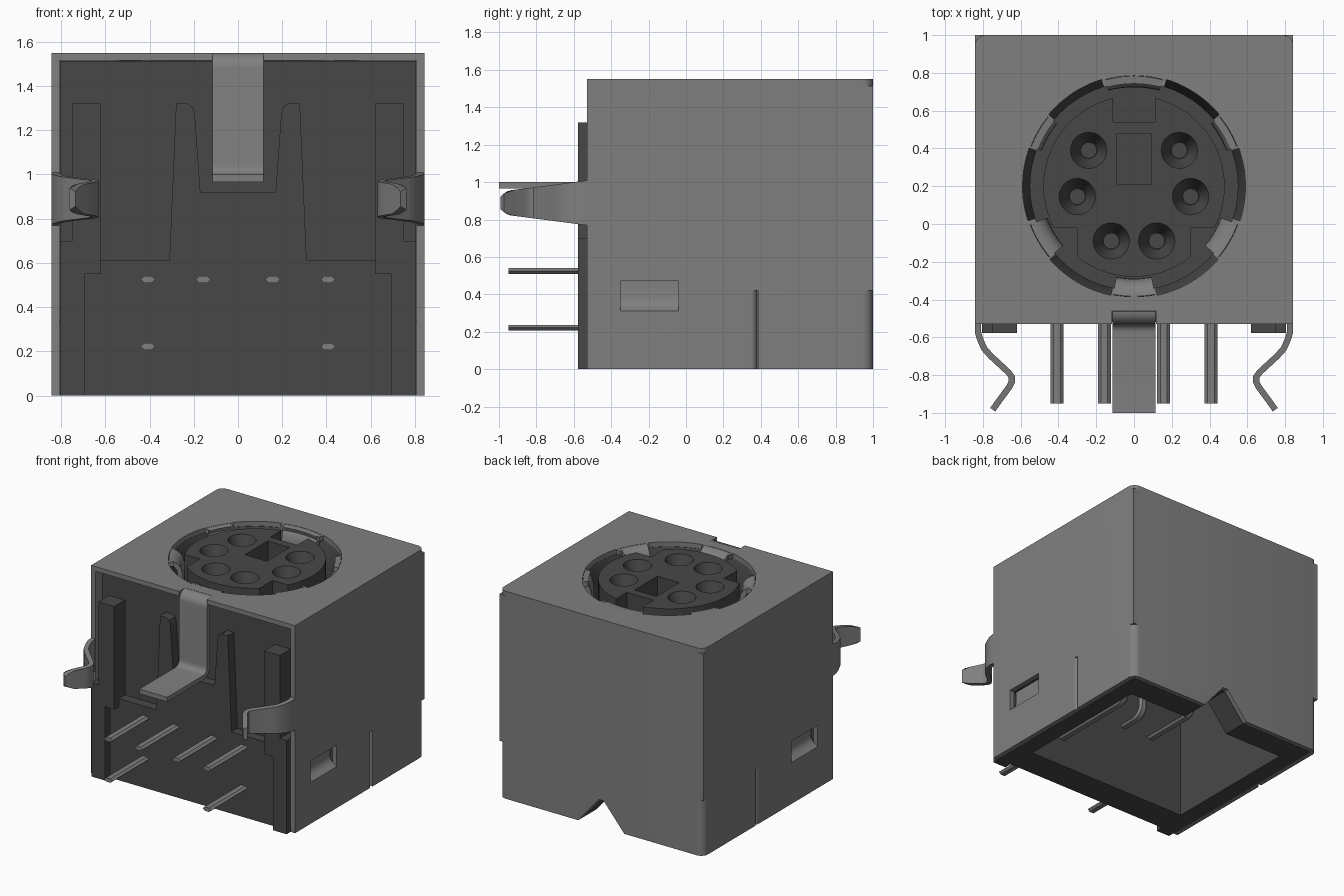
import bpy, bmesh, math
from mathutils import Vector

if "Cube" in bpy.data.objects:
    bpy.data.objects.remove(bpy.data.objects["Cube"], do_unlink=True)


def material(name, value):
    m = bpy.data.materials.new(name)
    m.use_nodes = True
    m.diffuse_color = (value, value, value, 1)
    m.node_tree.nodes["Principled BSDF"].inputs["Base Color"].default_value = (value, value, value, 1)
    return m


METAL = material("grey metal", 0.214)
PLASTIC = material("dark plastic", 0.064)
CY = 0.2  # socket centre in y


# ---------- helpers ----------
def finish(name, bm, mat):
    bmesh.ops.recalc_face_normals(bm, faces=bm.faces[:])
    me = bpy.data.meshes.new(name)
    bm.to_mesh(me)
    bm.free()
    ob = bpy.data.objects.new(name, me)
    bpy.context.collection.objects.link(ob)
    me.materials.append(mat)
    return ob


def loft(name, rings, mat):
    """Skin a row of equal vertex rings and cap both ends."""
    bm = bmesh.new()
    rings = [[bm.verts.new(p) for p in ring] for ring in rings]
    bm.faces.new(rings[0])
    bm.faces.new(rings[-1])
    n = len(rings[0])
    for lo, hi in zip(rings, rings[1:]):
        for i in range(n):
            j = (i + 1) % n
            bm.faces.new((lo[i], lo[j], hi[j], hi[i]))
    return finish(name, bm, mat)


def prism(name, pts, axis, a, b, mat=PLASTIC):
    """Extrude a 2D outline along an axis from a to b."""
    place = {"x": lambda u, v, w: (w, u, v),
             "y": lambda u, v, w: (u, w, v),
             "z": lambda u, v, w: (u, v, w)}[axis]
    return loft(name, [[place(u, v, w) for u, v in pts] for w in (a, b)], mat)


def box(name, x0, x1, y0, y1, z0, z1, mat=PLASTIC):
    return prism(name, [(x0, y0), (x1, y0), (x1, y1), (x0, y1)], "z", z0, z1, mat)


def cone(name, x, y, r0, r1, z0, z1, n):
    """Tapered round plug standing on z0."""
    return loft(name, [[(u, v, z) for u, v in circle(x, y, r, n)] for r, z in ((r0, z0), (r1, z1))], PLASTIC)


def arc(cx, cy, r, a0, a1, n):
    return [(cx + r * math.cos(math.radians(a0 + (a1 - a0) * i / n)),
             cy + r * math.sin(math.radians(a0 + (a1 - a0) * i / n))) for i in range(n + 1)]


def circle(cx, cy, r, n=64):
    return arc(cx, cy, r, 0, 360, n)[:-1]


def normals(path):
    """Points of an open path with their mitred 2D normals."""
    p = [Vector(q) for q in path]
    d = [(b - a).normalized() for a, b in zip(p, p[1:])]
    out = []
    for q, d0, d1 in zip(p, d[:1] + d, d + d[-1:]):
        m = (d0 + d1).normalized()
        out.append((q, Vector((-m.y, m.x)) / max(0.5, m.dot(d0))))
    return out


def band(path, t):
    """Closed outline of a strip of thickness t around an open path."""
    pn = normals(path)
    return [tuple(q + n * t / 2) for q, n in pn] + [tuple(q - n * t / 2) for q, n in pn[::-1]]


def cut(target, cutter):
    cutter.hide_render = True
    mod = target.modifiers.new("cut", "BOOLEAN")
    mod.operation = "DIFFERENCE"
    mod.solver = "EXACT"
    mod.object = cutter
    bpy.context.view_layer.objects.active = target
    bpy.ops.object.modifier_apply(modifier=mod.name)
    bpy.data.objects.remove(cutter, do_unlink=True)


def smooth(ob):
    bpy.ops.object.select_all(action="DESELECT")
    ob.select_set(True)
    bpy.context.view_layer.objects.active = ob
    bpy.ops.object.shade_smooth_by_angle(angle=math.radians(35))


# ---------- metal shell ----------
shell = box("shell", -0.843, 0.843, -0.53, 1.0, 0, 1.55, METAL)
cut(shell, box("c", -0.807, 0.807, -0.7, 0.967, -0.1, 1.515))
cut(shell, prism("c", circle(0, CY, 0.55), "z", 1.4, 1.7))
# slots round the socket opening, between the curled fingers
for a0, a1 in [(-18, 20), (40, 73), (107, 140), (160, 198), (221, 258), (282, 319)]:
    pts = arc(0, CY, 0.5, a0, a1, 10) + arc(0, CY, 0.59, a1, a0, 10)
    cut(shell, prism("c", pts, "z", 1.4, 1.7))
# clear the shell edge where the fingers roll over
fingers = [("back", 90, 15, 0.54), ("front", 270, 11, 0.505), ("front_left", 330, 10, 0.505),
           ("front_right", 210, 10, 0.505), ("back_left", 30, 9, 0.54), ("back_right", 150, 9, 0.54)]
for name, mid, half, r in fingers:
    pts = arc(0, CY, 0.5, mid - half, mid + half, 8) + arc(0, CY, 0.585, mid + half, mid - half, 8)
    cut(shell, prism("c", pts, "z", 1.4, 1.7))
cut(shell, box("c", -0.1155, 0.1155, -0.7, -0.46, 1.4, 1.7))
notch = [(-0.19, -0.05), (0.19, -0.05), (0.19, 0), (0.02, 0.2), (-0.02, 0.2), (-0.19, 0)]
cut(shell, prism("c", notch, "y", 0.9, 1.1))
slope = [(0.79, 0.47), (0.79, 0.37), (0.797, 0.35), (0.815, 0.33), (0.843, 0.31)]
window = [(0.9, 0.47)] + slope + [(0.9, 0.31)]
groove = arc(0.808, 0.345, 0.035, 0, 75, 6) + [(0.815, 0.385), (0.9, 0.385), (0.9, 0.345)]
for s in (-1, 1):
    # rounded back corners at the top and bottom
    corner = [(s * x, y) for x, y in arc(0.788, 0.945, 0.055, 0, 90, 6)]
    corner += [(s * 0.788, 1.1), (s * 0.95, 1.1), (s * 0.95, 0.945)]
    for z0, z1 in ((-0.1, 0.42), (1.515, 1.7)):
        cut(shell, prism("c", corner, "z", z0, z1))
    # side groove and pressed side window
    cut(shell, prism("c", [(s * x, y) for x, y in groove], "z", -0.1, 0.42))
    cut(shell, prism("c", [(s * x, z) for x, z in window], "y", -0.35, -0.04))
    plate = slope + [(x - 0.008, z) for x, z in slope[::-1]]
    smooth(prism("left_window_plate" if s > 0 else "right_window_plate",
                 [(s * x, z) for x, z in plate], "y", -0.35, -0.04, METAL))
smooth(shell)

# curled fingers gripping the socket
for name, mid, half, r in fingers:
    path = [(0.585, 1.5325), (0.565, 1.530), (r + 0.03, 1.515), (r + 0.012, 1.49), (r + 0.003, 1.45),
            (r, 1.40), (r, 1.25)]
    outline = band(path, 0.033)
    rings = []
    for i in range(9):
        a = math.radians(mid - half + 2 * half * i / 8)
        rings.append([(q * math.cos(a), CY + q * math.sin(a), z) for q, z in outline])
    smooth(loft(name + "_socket_finger", rings, METAL))

# front tongue bent down and then outward
tongue = [(-0.46, 1.5325)] + arc(-0.46, 1.480, 0.0525, 90, 180, 6) + [(-0.5125, 1.05)]
tongue += arc(-0.5725, 1.0425, 0.06, 0, -90, 6)[1:] + [(-1.0, 0.9825)]
smooth(prism("front_tongue", band(tongue[1:], 0.035), "x", -0.115, 0.115, METAL))

# ---------- side spring clips ----------
clip = [(0.8265, -0.53), (0.8265, -0.57), (0.815, -0.61), (0.793, -0.66), (0.757, -0.70), (0.665, -0.785),
        (0.647, -0.81), (0.647, -0.835), (0.662, -0.865), (0.71, -0.93), (0.735, -0.965), (0.748, -0.983)]
for s in (-1, 1):
    ob = prism("left_clip" if s > 0 else "right_clip",
               [(s * x, y) for x, y in band(clip, 0.033)], "z", -1, 1, METAL)
    for v in ob.data.vertices:
        y = -v.co.y
        h = 0.12 - 0.052 * min(1, max(0, (y - 0.53) / 0.40))
        if y > 0.93:
            h -= 0.035 * min(1, (y - 0.93) / 0.06) ** 2
        v.co.z = 0.889 + h * v.co.z
    smooth(ob)

# ---------- plastic body ----------
body = box("body", -0.805, 0.805, -0.45, 0.965, 0, 1.512)
cut(body, cone("c", 0, CY, 0.55, 0.55, 1.1, 1.7, 64))
cut(body, cone("c", 0, CY, 0.54, 0.60, 1.36, 1.53, 64))
cut(body, box("c", -0.68, 0.68, -0.3, 0.78, -0.1, 0.95))
cut(body, prism("c", notch, "y", 0.7, 1.1))
for s in (-1, 1):
    cut(body, prism("c", [(s * (x - 0.01), z) for x, z in window], "y", -0.36, -0.03))
smooth(body)

# raised front panel with two tapered fins
half_panel = [(0.17, 0.92), (0.195, 1.27), (0.205, 1.305), (0.23, 1.32), (0.28, 1.32), (0.31, 0.61),
              (0.805, 0.61), (0.805, 0)]
prism("front_panel", half_panel + [(-x, z) for x, z in half_panel[::-1]], "y", -0.52, -0.445)

# stand-off ribs
rib = [(0.62, 0.55), (0.62, 1.32), (0.75, 1.32), (0.75, 0.70), (0.805, 0.70), (0.805, 0),
       (0.695, 0), (0.695, 0.55)]
for s in (-1, 1):
    prism("left_rib" if s > 0 else "right_rib", [(s * x, z) for x, z in rib], "y", -0.577, -0.44)

# ---------- socket insert, flush with the shell top ----------
insert = prism("socket_insert", circle(0, CY, 0.48), "z", 1.08, 1.548)
cut(insert, box("c", -0.11, 0.11, 0.54, 0.8, 1.0, 1.7))
cut(insert, box("c", -0.09, 0.09, 0.21, 0.48, 1.25, 1.7))
for s in (-1, 1):
    cut(insert, box("c", min(s * 0.30, s * 0.6), max(s * 0.30, s * 0.6), -0.5, -0.02, 1.0, 1.7))
    for x, y in [(0.24, 0.39), (0.30, 0.145), (0.12, -0.09)]:
        cut(insert, cone("c", s * x, y, 0.045, 0.097, 1.41, 1.55, 32))
        cut(insert, cone("c", s * x, y, 0.04, 0.04, 1.35, 1.45, 24))
smooth(insert)

# ---------- contact pins with six-sided section, bent up inside the cavity ----------
section = [(-0.034, 0), (-0.018, 0.015), (0.018, 0.015), (0.034, 0), (0.018, -0.015), (-0.018, -0.015)]
for s in (-1, 1):
    for name, x, z, y in [("inner", 0.157, 0.525, -0.09), ("outer", 0.407, 0.525, 0.145),
                          ("lower", 0.407, 0.222, 0.39)]:
        path = [(-0.95, z)] + arc(y - 0.08, z + 0.08, 0.08, -90, 0, 6) + [(y, 0.97)]
        if name == "lower" and s < 0:
            path = [(-0.95, z), (-0.35, z)]
        rings = [[(s * x + u, *(q + n * v)) for u, v in section] for q, n in normals(path)]
        smooth(loft(("left_" if s > 0 else "right_") + name + "_pin", rings, METAL))
